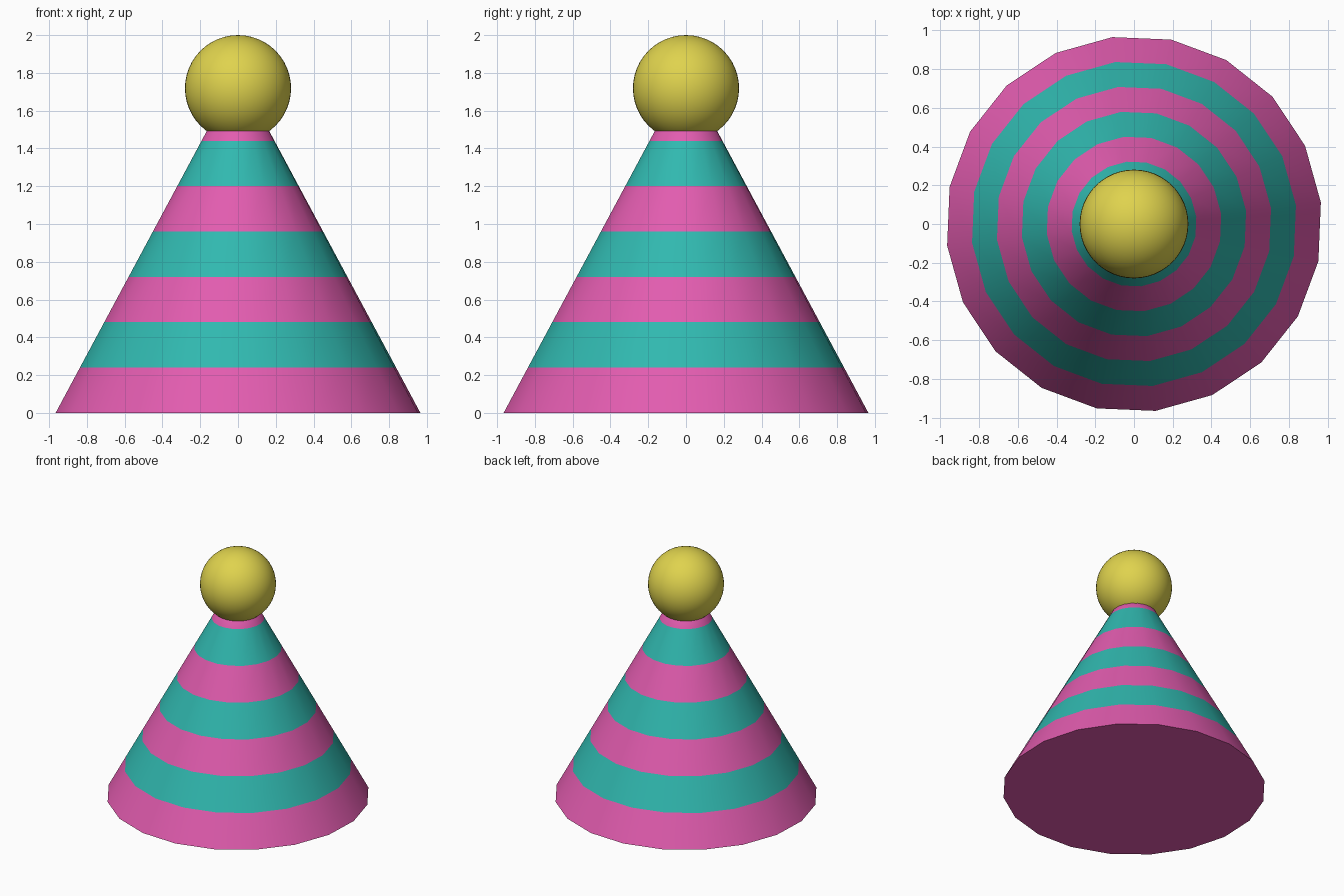
import bpy, bmesh, math

if "Cube" in bpy.data.objects:
    bpy.data.objects.remove(bpy.data.objects["Cube"])

SIDES, TWIST = 20, math.radians(6.6)
BASE_R, APEX_Z, BAND = 0.972, 1.80, 0.24


def material(name, rgb):
    m = bpy.data.materials.new(name)
    m.diffuse_color = (*rgb, 1)
    m.use_nodes = True
    m.node_tree.nodes["Principled BSDF"].inputs["Base Color"].default_value = m.diffuse_color
    return m


pink = material("pink", (0.76, 0.107, 0.43))
teal = material("teal", (0.03, 0.48, 0.43))
yellow = material("yellow", (0.74, 0.65, 0.075))

# Striped cone: one ring per stripe edge, closed by an apex inside the ball
bm = bmesh.new()
rings = []
for i in range(7):
    z = i * BAND
    r = BASE_R * (1 - z / APEX_Z)
    rings.append([bm.verts.new((r * math.cos(TWIST + k * math.tau / SIDES),
                                r * math.sin(TWIST + k * math.tau / SIDES), z))
                  for k in range(SIDES)])
bm.faces.new(rings[0][::-1])
for i in range(6):
    for k in range(SIDES):
        n = (k + 1) % SIDES
        f = bm.faces.new((rings[i][k], rings[i][n], rings[i + 1][n], rings[i + 1][k]))
        f.material_index = i % 2
# Last pink stripe runs up to the tip
tip = bm.verts.new((0, 0, APEX_Z))
for k in range(SIDES):
    bm.faces.new((rings[6][k], rings[6][(k + 1) % SIDES], tip))
mesh = bpy.data.meshes.new("cone_body")
bm.to_mesh(mesh)
bm.free()
cone = bpy.data.objects.new("cone_body", mesh)
bpy.context.collection.objects.link(cone)
mesh.materials.append(pink)
mesh.materials.append(teal)

# Ball on top
bpy.ops.mesh.primitive_uv_sphere_add(segments=48, ring_count=24, radius=0.281,
                                     location=(0, 0, 1.719))
ball = bpy.context.object
ball.name = "top_ball"
ball.data.materials.append(yellow)

# Smooth sides, sharp base rim
for ob in (cone, ball):
    bpy.ops.object.select_all(action='DESELECT')
    ob.select_set(True)
    bpy.context.view_layer.objects.active = ob
    bpy.ops.object.shade_smooth_by_angle(angle=math.radians(40))
